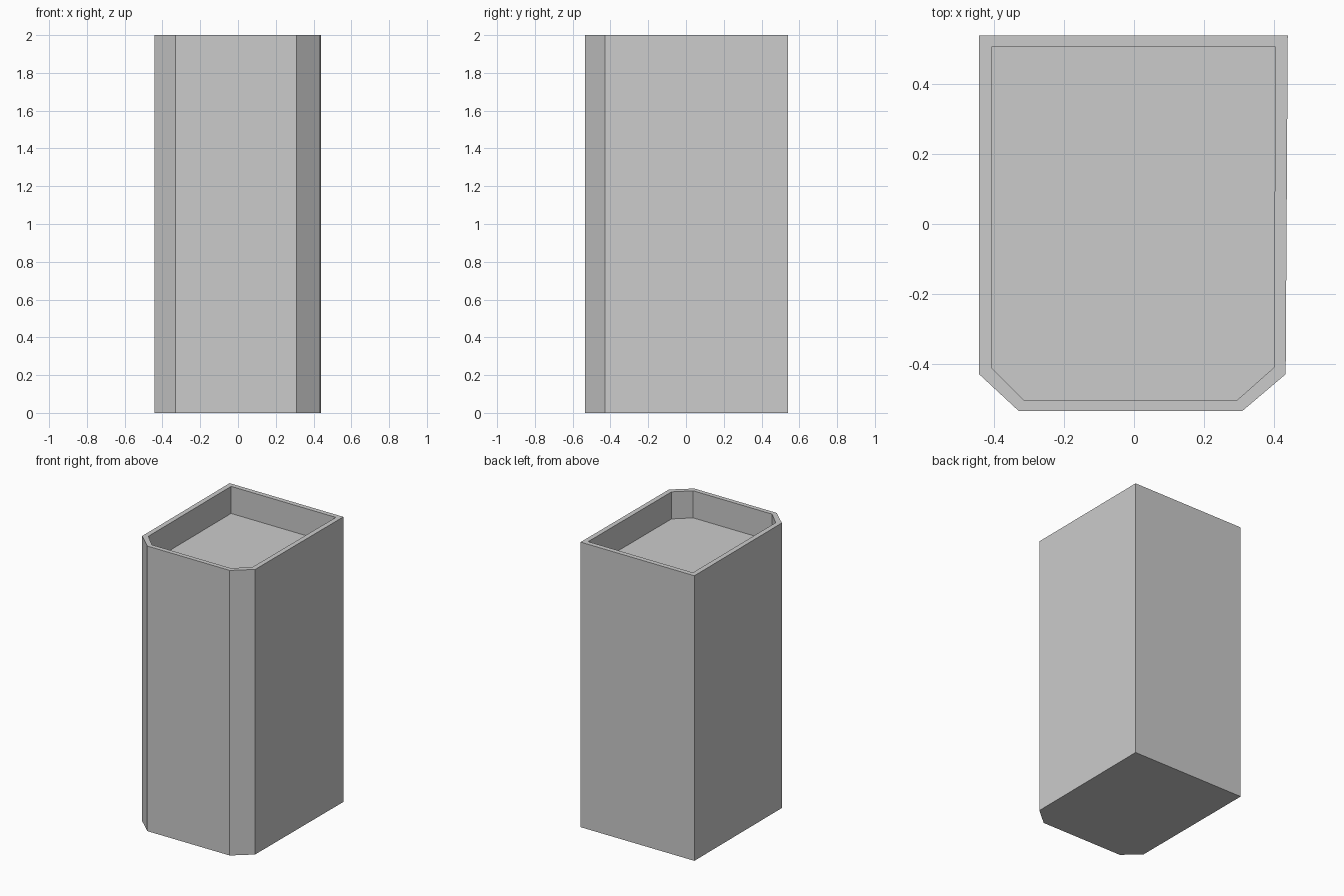
import bpy
import bmesh

cube = bpy.data.objects.get("Cube")
if cube:
    bpy.data.objects.remove(cube, do_unlink=True)

HEIGHT = 2.0
FLOOR = 1.81  # level of the sunken top

# Plan outlines, counter-clockwise, with chamfered front corners
OUTER = [(-0.443, 0.54), (-0.443, -0.43), (-0.33, -0.535),
         (0.31, -0.535), (0.434, -0.43), (0.44, 0.54)]
INNER = [(-0.408, 0.506), (-0.408, -0.411), (-0.316, -0.503),
         (0.296, -0.503), (0.40, -0.411), (0.405, 0.506)]

grey = bpy.data.materials.new("plain grey")
grey.use_nodes = True
colour = (0.6, 0.6, 0.6, 1.0)
grey.diffuse_color = colour
grey.node_tree.nodes["Principled BSDF"].inputs["Base Color"].default_value = colour

bm = bmesh.new()


def ring(outline, z):
    return [bm.verts.new((x, y, z)) for x, y in outline]


def bridge(lower, upper):
    for i in range(len(lower)):
        j = (i + 1) % len(lower)
        bm.faces.new((lower[i], lower[j], upper[j], upper[i]))


# Base, outer walls, rim, recess walls and recess floor
rings = [ring(OUTER, 0), ring(OUTER, HEIGHT), ring(INNER, HEIGHT), ring(INNER, FLOOR)]
for lower, upper in zip(rings, rings[1:]):
    bridge(lower, upper)
bm.faces.new(reversed(rings[0]))
bm.faces.new(rings[-1])
bmesh.ops.recalc_face_normals(bm, faces=bm.faces)

mesh = bpy.data.meshes.new("pillar_block")
bm.to_mesh(mesh)
bm.free()
mesh.materials.append(grey)
pillar = bpy.data.objects.new("pillar_block", mesh)
bpy.context.collection.objects.link(pillar)
